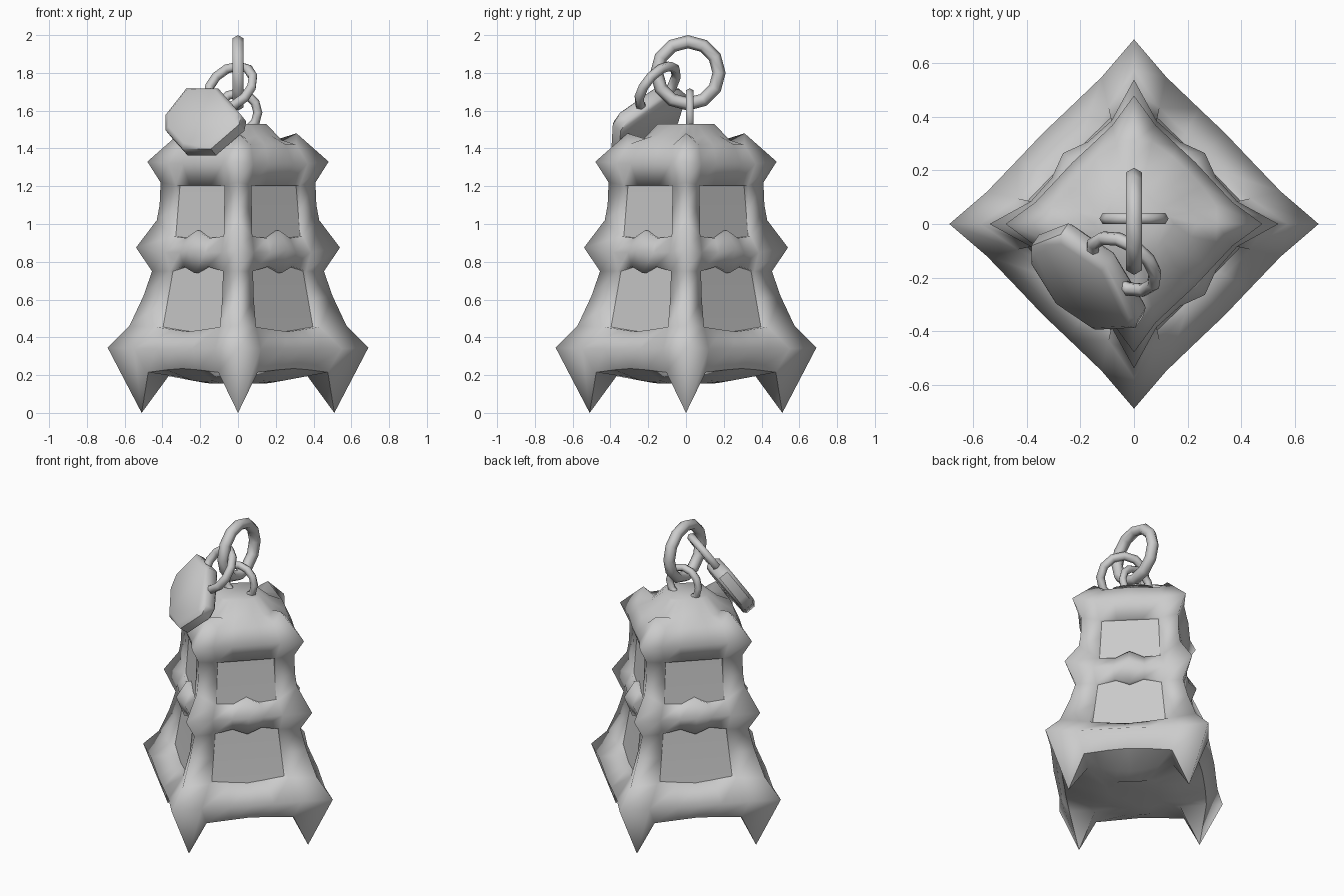
import bpy, bmesh, math
from mathutils import Vector

if "Cube" in bpy.data.objects:
    bpy.data.objects.remove(bpy.data.objects["Cube"])


def finish(bm, name, angle):
    bmesh.ops.recalc_face_normals(bm, faces=bm.faces)
    me = bpy.data.meshes.new(name)
    bm.to_mesh(me)
    bm.free()
    ob = bpy.data.objects.new(name, me)
    bpy.context.collection.objects.link(ob)
    smooth(ob, angle)
    return ob


def smooth(ob, angle):
    bpy.ops.object.select_all(action='DESELECT')
    ob.select_set(True)
    bpy.context.view_layer.objects.active = ob
    bpy.ops.object.shade_smooth_by_angle(angle=math.radians(angle), keep_sharp_edges=True)


# Lantern frame: each row gives (distance, height) at corner, post edge, quarter, middle
FLOOR = [
    ((.20, .165), (.22, .16), (.22, .155), (.22, .155)),     # floor bulge
    ((.36, .205), (.38, .19), (.37, .17), (.37, .165)),      # floor edge
    ((.51, .0), (.58, .215), (.59, .228), (.59, .235)),      # pointed feet
]
WALLS = [
    FLOOR[-1],
    ((.69, .345), (.67, .34), (.675, .34), (.68, .34)),      # base band
    ((.575, .46), (.53, .455), (.53, .44), (.535, .43)),     # lower sill
    ((.50, .62), (.465, .60), None, None),
    ((.455, .75), (.44, .75), (.45, .775), (.46, .74)),      # lower window top
    ((.54, .875), (.47, .85), (.48, .85), (.53, .865)),      # crossbar
    ((.43, 1.02), (.42, .935), (.43, .925), (.44, .965)),    # upper sill
    ((.415, 1.1), (.405, 1.08), None, None),
    ((.41, 1.22), (.40, 1.205), (.40, 1.205), (.40, 1.205)), # upper window top
    ((.48, 1.33), (.45, 1.32), (.455, 1.32), (.46, 1.32)),   # top band
    ((.31, 1.48), (.375, 1.42), (.395, 1.42), (.40, 1.42)),  # crown points
    ((.235, 1.44), (.26, 1.45), (.28, 1.465), (.28, 1.47)),
    ((.15, 1.53), (.16, 1.53), (.17, 1.53), (.17, 1.53)),    # roof top
]
COLS = [(-1, 0), (-.64, 1), (-.28, 2), (0, 3), (.28, 2), (.64, 1)]


def build_rows(rows, name, cap, angle):
    bm = bmesh.new()
    grid = []
    for row in rows:
        ring = []
        for k in range(4):
            c, n = round(math.cos(k * math.pi / 2)), round(math.sin(k * math.pi / 2))
            for s, i in COLS:
                if row[i] is None:
                    ring.append(None)
                    continue
                d, z = row[i]
                x, y = d * (1 + s) / 2, -d * (1 - s) / 2
                ring.append(bm.verts.new((x * c - y * n, x * n + y * c, z)))
        grid.append(ring)
    for a, b in zip(grid, grid[1:]):
        for i in range(24):
            j = (i + 1) % 24
            q = (a[i], a[j], b[j], b[i])
            if None not in q:
                bm.faces.new(q)
    bm.faces.new(grid[cap])
    bmesh.ops.recalc_face_normals(bm, faces=bm.faces)
    # window reveals turned inwards
    foot = set(grid[0] + grid[-1])
    rim = [e for e in bm.edges if e.is_boundary
           and not (e.verts[0] in foot and e.verts[1] in foot)]
    ext = bmesh.ops.extrude_edge_only(bm, edges=rim)['geom'] if rim else []
    for v in ext:
        if isinstance(v, bmesh.types.BMVert):
            v.co.x *= .86
            v.co.y *= .86
    return finish(bm, name, angle)


def build_panes():
    bm = bmesh.new()
    rings = []
    for d, z in ((.50, .38), (.42, .75), (.375, 1.2), (.35, 1.4)):
        rings.append([bm.verts.new((d * x, d * y, z))
                      for x, y in ((0, -1), (1, 0), (0, 1), (-1, 0))])
    for a, b in zip(rings, rings[1:]):
        for i in range(4):
            j = (i + 1) % 4
            bm.faces.new((a[i], a[j], b[j], b[i]))
    return finish(bm, "window_panes", 30)


def chain_ring(name, centre, normal, major, minor):
    bpy.ops.mesh.primitive_torus_add(major_segments=12, minor_segments=6,
                                     major_radius=major, minor_radius=minor,
                                     location=centre)
    ob = bpy.context.object
    ob.name = name
    ob.rotation_euler = Vector(normal).to_track_quat('Z', 'Y').to_euler()
    smooth(ob, 65)


# Hanging tag: outline as seen from the front, laid on a tilted plane
TILT = Vector((-.46, -.68, .57)).normalized()
OUTLINE = [(-.26, 1.70), (-.09, 1.70), (.03, 1.56), (.02, 1.51), (-.13, 1.38),
           (-.28, 1.38), (-.37, 1.48), (-.37, 1.56)]


def build_tag():
    bm = bmesh.new()
    centre = Vector((-.17, -.205, 1.55))
    layers = []
    for off, k in ((-.045, .92), (-.03, 1), (.03, 1), (.05, .88)):
        loop = []
        for x, z in OUTLINE:
            dx, dz = x - centre.x, z - centre.z
            dy = -(TILT.x * dx + TILT.z * dz) / TILT.y
            loop.append(bm.verts.new(centre + Vector((dx, dy, dz)) * k + TILT * off))
        layers.append(loop)
    for a, b in zip(layers, layers[1:]):
        for i in range(8):
            j = (i + 1) % 8
            bm.faces.new((a[i], a[j], b[j], b[i]))
    bm.faces.new(layers[0])
    bm.faces.new(layers[-1])
    return finish(bm, "hanging_tag", 50)


build_rows(WALLS, "lantern_frame", -1, 125)
# floor and inner foot faces are separate, so the rim stays crisp
base = build_rows(FLOOR, "lantern_floor", 0, 60)
if base.data.polygons[-1].normal.z > 0:
    base.data.flip_normals()
build_panes()
chain_ring("roof_loop", (0, .02, 1.59), (0, 1, 0), .105, .024)
chain_ring("carry_ring", (0, .01, 1.8), (1, 0, 0), .165, .035)
chain_ring("tag_ring", (-.04, -.15, 1.725), TILT, .135, .026)
build_tag()
